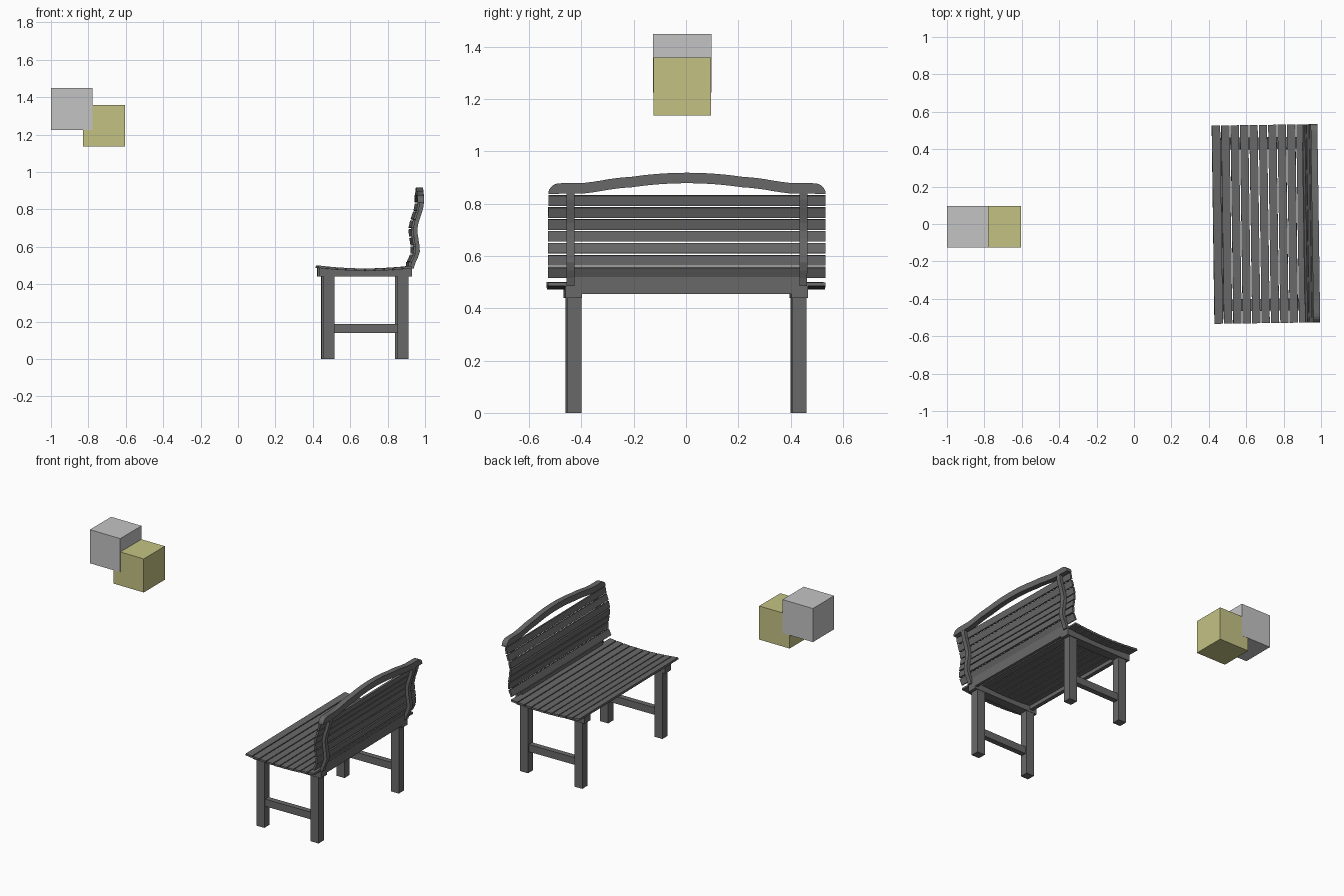
import bpy, bmesh, math
from mathutils import Matrix, Vector

old = bpy.data.objects.get("Cube")
if old:
    bpy.data.objects.remove(old, do_unlink=True)


def material(name, rgb):
    m = bpy.data.materials.new(name)
    m.use_nodes = True
    m.diffuse_color = (*rgb, 1)
    m.node_tree.nodes["Principled BSDF"].inputs["Base Color"].default_value = (*rgb, 1)
    return m


DARK = material("dark grey wood", (0.14, 0.14, 0.14))
GREY = material("light grey", (0.55, 0.55, 0.55))
YELLOW = material("dull yellow", (0.55, 0.54, 0.23))

# The bench is turned very slightly about its own centre
TURN = Matrix.Translation((0.7, 0, 0)) @ Matrix.Rotation(math.radians(0.8), 4, "Z") @ Matrix.Translation((-0.7, 0, 0))


def prism(name, outline, direction, mat=DARK, turn=TURN):
    """Extrude a closed 3D outline along a direction."""
    bm = bmesh.new()
    face = bm.faces.new([bm.verts.new(p) for p in outline])
    ext = bmesh.ops.extrude_face_region(bm, geom=[face])["geom"]
    bmesh.ops.translate(bm, vec=direction, verts=[v for v in ext if isinstance(v, bmesh.types.BMVert)])
    bmesh.ops.recalc_face_normals(bm, faces=bm.faces)
    bm.transform(turn)
    mesh = bpy.data.meshes.new(name)
    bm.to_mesh(mesh)
    bm.free()
    ob = bpy.data.objects.new(name, mesh)
    bpy.context.collection.objects.link(ob)
    mesh.materials.append(mat)
    return ob


def box(name, x, y, z, mat=DARK, turn=TURN):
    outline = [(x[0], y[0], z[0]), (x[1], y[0], z[0]), (x[1], y[1], z[0]), (x[0], y[1], z[0])]
    return prism(name, outline, (0, 0, z[1] - z[0]), mat, turn)


def side_profile(name, pts, y0, y1):
    return prism(name, [(x, y0, z) for x, z in pts], (0, y1 - y0, 0))


def interp(table, t):
    """Smoothly eased interpolation through a few points."""
    for (a, va), (b, vb) in zip(table, table[1:]):
        if t <= b:
            k = max(0, (t - a) / (b - a))
            return va + (vb - va) * k * k * (3 - 2 * k)
    return table[-1][1]


def back_x(z):
    return interp([(0.48, 0.905), (0.58, 0.938), (0.69, 0.925), (0.84, 0.96)], z)


def seat_z(x):
    return 0.478 + 0.016 * ((x - 0.68) / 0.26) ** 2


def plank(name, a, b, thick, y0, y1):
    """Thin board whose section runs from a to b in the side plane."""
    a, b = Vector(a), Vector(b)
    n = Vector((a.y - b.y, b.x - a.x)).normalized() * thick / 2
    side_profile(name, [a + n, b + n, b - n, a - n], y0, y1)


# Seat boards follow a shallow dip
count, start, pitch = 10, 0.423, 0.0503
for i in range(count):
    x0 = start + i * pitch
    x1 = x0 + pitch - 0.006
    plank(f"seat_slat_{i + 1}", (x0, seat_z(x0)), (x1, seat_z(x1)), 0.013, -0.53, 0.53)

# Back boards follow the S-curved posts
for i in range(7):
    z0 = 0.518 + i * 0.0457
    z1 = z0 + 0.039
    plank(f"back_slat_{i + 1}", (back_x(z0), z0), (back_x(z1), z1), 0.013, -0.53, 0.53)

# Mirrored legs, rails, stretchers and posts
for side, s in (("left", 1), ("right", -1)):
    inner, outer = sorted((s * 0.402, s * 0.457))
    for part, x in (("front", 0.451), ("back", 0.846)):
        box(f"{part}_leg_{side}", (x, x + 0.058), (inner, outer), (0, 0.45))
    mid = s * 0.43
    box(f"stretcher_{side}", (0.5, 0.86), (mid - 0.018, mid + 0.018), (0.14, 0.188))
    xs = [0.43 + i * 0.0495 for i in range(11)]
    rail = [(0.43, 0.44), (0.925, 0.44)] + [(x, seat_z(x) - 0.006) for x in reversed(xs)]
    a, b = sorted((s * 0.4, s * 0.464))
    side_profile(f"seat_rail_{side}", rail, a, b)
    zs = [0.485 + i * 0.03 for i in range(13)]
    post = [(back_x(z) + 0.006, z) for z in zs] + [(back_x(z) + 0.028, z) for z in reversed(zs)]
    a, b = sorted((s * 0.43, s * 0.46))
    side_profile(f"back_post_{side}", post, a, b)

# Aprons under the seat
box("front_apron", (0.46, 0.485), (-0.41, 0.41), (0.455, 0.482))
box("back_apron", (0.905, 0.925), (-0.432, 0.432), (0.455, 0.52))


# Arched top rail with rounded ends
def arch(y):
    return interp([(0, 0.04), (0.22, 0.023), (0.42, 0)], abs(y)) if abs(y) > 0.22 else \
        0.04 - 0.017 * (y / 0.22) ** 2


ys = [-0.48 + i * 0.03 for i in range(33)]
lower = [(-0.53, 0.836)] + [(y, 0.838 + arch(y)) for y in ys] + [(0.53, 0.836)]
corner = [(0.485 + 0.045 * math.cos(t), 0.838 + 0.04 * math.sin(t))
          for t in (math.pi / 2 * k / 5 for k in range(5))]
upper = corner + [(y, 0.878 + arch(y)) for y in reversed(ys)] + [(-y, z) for y, z in reversed(corner)]
prism("top_rail", [(0.952, y, z) for y, z in lower + upper], (0.036, 0, 0))

# Two floating blocks
still = Matrix.Identity(4)
box("grey_block", (-1, -0.777), (-0.126, 0.097), (1.225, 1.448), GREY, still)
box("yellow_block", (-0.828, -0.605), (-0.125, 0.096), (1.136, 1.359), YELLOW, still)
